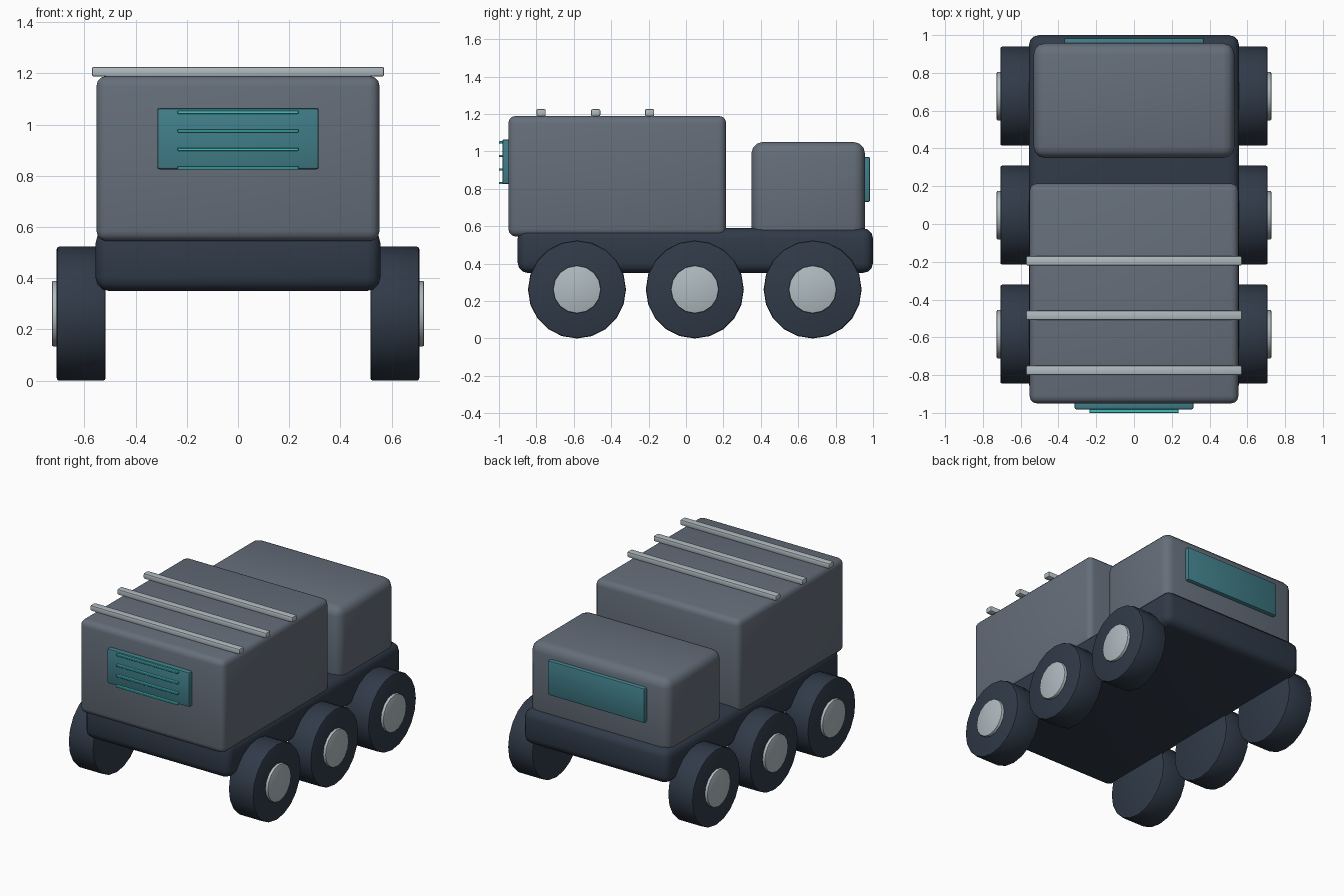
import bpy
import math

if "Cube" in bpy.data.objects:
    bpy.data.objects.remove(bpy.data.objects["Cube"])


def srgb(r, g, b):
    lin = [(c / 255 / 12.92) if c < 11 else ((c / 255 + 0.055) / 1.055) ** 2.4 for c in (r, g, b)]
    return (*lin, 1.0)


def material(name, rgb):
    m = bpy.data.materials.new(name)
    m.diffuse_color = srgb(*rgb)
    m.use_nodes = True
    m.node_tree.nodes["Principled BSDF"].inputs["Base Color"].default_value = m.diffuse_color
    return m


GREY = material("body_grey", (101, 110, 122))
DARK = material("dark_navy", (48, 58, 72))
TEAL = material("teal_glass", (65, 126, 137))
BRIGHT = material("bright_teal", (66, 190, 188))
SILVER = material("light_metal", (176, 187, 192))


def finish(ob, name, mat, bevel, segments):
    ob.name = name
    ob.data.materials.append(mat)
    if bevel:
        mod = ob.modifiers.new("rounded_edges", 'BEVEL')
        mod.width = bevel
        mod.segments = segments
        mod.limit_method = 'ANGLE'
        mod.angle_limit = math.radians(40)
        bpy.ops.object.modifier_apply(modifier=mod.name)
    bpy.ops.object.shade_smooth_by_angle(angle=math.radians(35))
    return ob


def box(name, mat, half_x, y, z, bevel=0.0, segments=3):
    """Box centred on x = 0, with y and z given as (min, max)."""
    bpy.ops.mesh.primitive_cube_add(size=1, location=(0, sum(y) / 2, sum(z) / 2))
    ob = bpy.context.object
    ob.scale = (2 * half_x, y[1] - y[0], z[1] - z[0])
    bpy.ops.object.transform_apply(location=False, rotation=False, scale=True)
    return finish(ob, name, mat, bevel, segments)


def disc(name, mat, radius, x0, x1, y, z, sides, bevel):
    """Cylinder lying along x."""
    bpy.ops.mesh.primitive_cylinder_add(vertices=sides, radius=radius, depth=abs(x1 - x0),
                                        location=((x0 + x1) / 2, y, z),
                                        rotation=(0, math.pi / 2, 0))
    bpy.ops.object.transform_apply(location=False, rotation=True, scale=True)
    return finish(bpy.context.object, name, mat, bevel, 2)


# Main bodies
box("chassis", DARK, 0.557, (-0.90, 1.0), (0.35, 0.59), 0.055)
box("cargo_box", GREY, 0.553, (-0.95, 0.215), (0.545, 1.19), 0.04)
box("cab", GREY, 0.532, (0.35, 0.957), (0.50, 1.05), 0.06)

# Windscreen on the cab
box("windscreen", TEAL, 0.37, (0.93, 0.985), (0.73, 0.97), 0.01, 2)

# Vent panel with slats on the cargo box
box("vent_panel", TEAL, 0.315, (-0.982, -0.93), (0.825, 1.065), 0.01, 2)
for i in range(4):
    z = 0.831 + i * 0.0725
    box(f"vent_slat_{i + 1}", BRIGHT, 0.236, (-1.0, -0.97), (z - 0.006, z + 0.006), 0.002, 1)

# Roof rails
for i, y in enumerate((-0.775, -0.483, -0.195)):
    box(f"roof_rail_{i + 1}", SILVER, 0.571, (y - 0.025, y + 0.025), (1.188, 1.226), 0.008, 2)

# Wheels and hubs on both sides
for side, s in (("left", -1), ("right", 1)):
    for i, y in enumerate((-0.583, 0.047, 0.677)):
        disc(f"wheel_{side}_{i + 1}", DARK, 0.262, s * 0.517, s * 0.708, y, 0.262, 20, 0.01)
        disc(f"hub_{side}_{i + 1}", SILVER, 0.128, s * 0.66, s * 0.727, y, 0.262, 16, 0.006)
